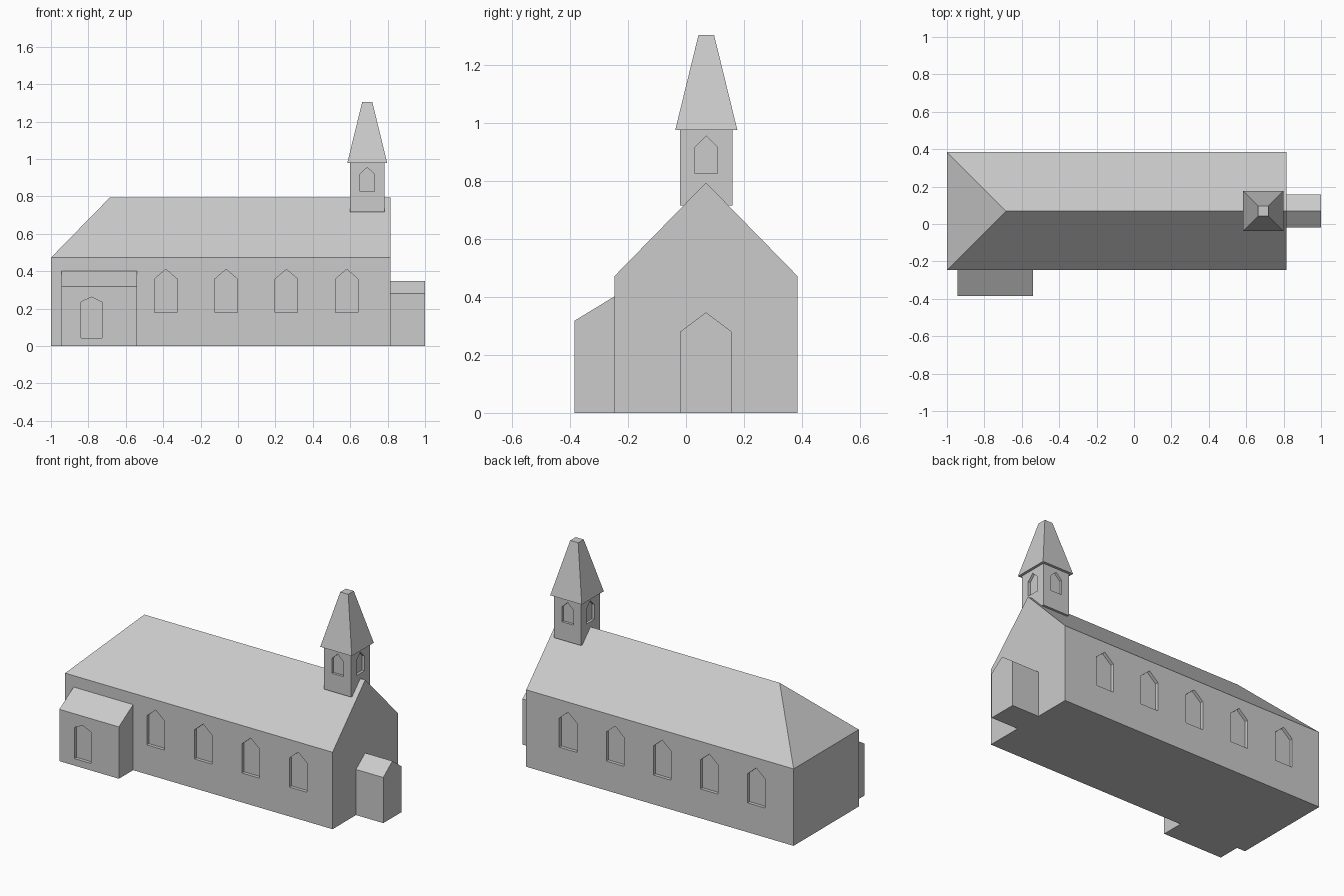
import bpy, bmesh, math
from mathutils import Matrix, Vector

if "Cube" in bpy.data.objects:
    bpy.data.objects.remove(bpy.data.objects["Cube"])

stone = bpy.data.materials.new("light_grey_stone")
stone.diffuse_color = (0.6, 0.6, 0.6, 1)
stone.use_nodes = True
stone.node_tree.nodes["Principled BSDF"].inputs["Base Color"].default_value = stone.diffuse_color
YC = 0.069  # ridge line of the church


def finish(name, bm):
    bmesh.ops.recalc_face_normals(bm, faces=bm.faces[:])
    me = bpy.data.meshes.new(name)
    bm.to_mesh(me)
    bm.free()
    me.materials.append(stone)
    ob = bpy.data.objects.new(name, me)
    bpy.context.collection.objects.link(ob)
    return ob


def add_prism(bm, pts, vec):
    """Closed prism: polygon pts swept along vec."""
    a = [bm.verts.new(p) for p in pts]
    b = [bm.verts.new(Vector(p) + Vector(vec)) for p in pts]
    bm.faces.new(a)
    bm.faces.new(b[::-1])
    for i in range(len(a)):
        j = (i + 1) % len(a)
        bm.faces.new((a[i], b[i], b[j], a[j]))


def prism(name, pts, vec):
    bm = bmesh.new()
    add_prism(bm, pts, vec)
    return finish(name, bm)


def frustum(name, cx, cy, h0, h1, z0, z1):
    bm = bmesh.new()
    add_prism(bm, [(cx + sx * h0, cy + sy * h0, z0)
                   for sx, sy in ((-1, -1), (1, -1), (1, 1), (-1, 1))], (0, 0, z1 - z0))
    for v in bm.verts:
        if v.co.z > (z0 + z1) / 2:
            v.co.x = cx + (v.co.x - cx) * h1 / h0
            v.co.y = cy + (v.co.y - cy) * h1 / h0
    return finish(name, bm)


def carve(ob, openings, depth):
    """Recess pointed openings: (x, y, turn, width, sill, shoulder, peak)."""
    bm = bmesh.new()
    for x, y, turn, w, z0, z1, z2 in openings:
        m = Matrix.Translation((x, y, 0)) @ Matrix.Rotation(turn, 4, 'Z')
        prof = [(-w/2, z0), (w/2, z0), (w/2, z1), (0, z2), (-w/2, z1)]
        pts = [m @ Vector((px, -0.05, pz)) for px, pz in prof]
        add_prism(bm, pts, m.to_3x3() @ Vector((0, 0.05 + depth, 0)))
    cutter = finish("opening_cutter", bm)
    cutter.hide_render = True
    mod = ob.modifiers.new("openings", 'BOOLEAN')
    mod.operation = 'DIFFERENCE'
    mod.solver = 'EXACT'
    mod.object = cutter
    bpy.context.view_layer.objects.active = ob
    bpy.ops.object.modifier_apply(modifier=mod.name)
    bpy.data.objects.remove(cutter, do_unlink=True)


# Nave: gabled profile along x, left ridge end pulled in to make the hip
bm = bmesh.new()
add_prism(bm, [(-1, -0.247, 0), (-1, 0.385, 0), (-1, 0.385, 0.472),
               (-1, YC, 0.795), (-1, -0.247, 0.472)], (1.815, 0, 0))
for f in [f for f in bm.faces if all(v.co.x < -0.9 for v in f.verts)]:
    lo = [v for v in f.verts if abs(v.co.z - 0.472) < 1e-4]
    bmesh.utils.face_split(f, lo[0], lo[1])
for v in bm.verts:
    if v.co.z > 0.7 and v.co.x < 0:
        v.co.x = -0.684
nave = finish("nave", bm)

# Nave windows: four in front, five at the back
wins = [(-0.386 + 0.3225 * i, -0.247, 0, 0.12, 0.18, 0.358, 0.41) for i in range(4)]
wins += [(0.531 - 0.3195 * i, 0.385, math.pi, 0.12, 0.18, 0.358, 0.41) for i in range(5)]
carve(nave, wins, 0.02)

# Lean-to side room with a door
side = prism("side_room", [(-0.943, -0.247, 0), (-0.943, -0.385, 0),
                           (-0.943, -0.385, 0.318), (-0.943, -0.247, 0.402)], (0.404, 0, 0))
carve(side, [(-0.784, -0.385, 0, 0.112, 0.043, 0.235, 0.261)], 0.02)

# Entrance porch on the gable end
prism("entrance_porch", [(0.815, YC - 0.089, 0), (0.815, YC + 0.089, 0),
                         (0.815, YC + 0.089, 0.28), (0.815, YC, 0.347),
                         (0.815, YC - 0.089, 0.28)], (0.185, 0, 0))

# Bell tower with an opening on each side
TX, TH = 0.691, 0.091
tower = frustum("bell_tower", TX, YC + 0.001, TH, TH, 0.715, 0.977)
carve(tower, [(TX + TH * math.sin(k * math.pi / 2), YC + 0.001 - TH * math.cos(k * math.pi / 2),
               k * math.pi / 2, 0.077, 0.827, 0.918, 0.955) for k in range(4)], 0.015)

# Spire with a flat tip
frustum("spire", TX, YC + 0.001, 0.107, 0.027, 0.977, 1.304)
